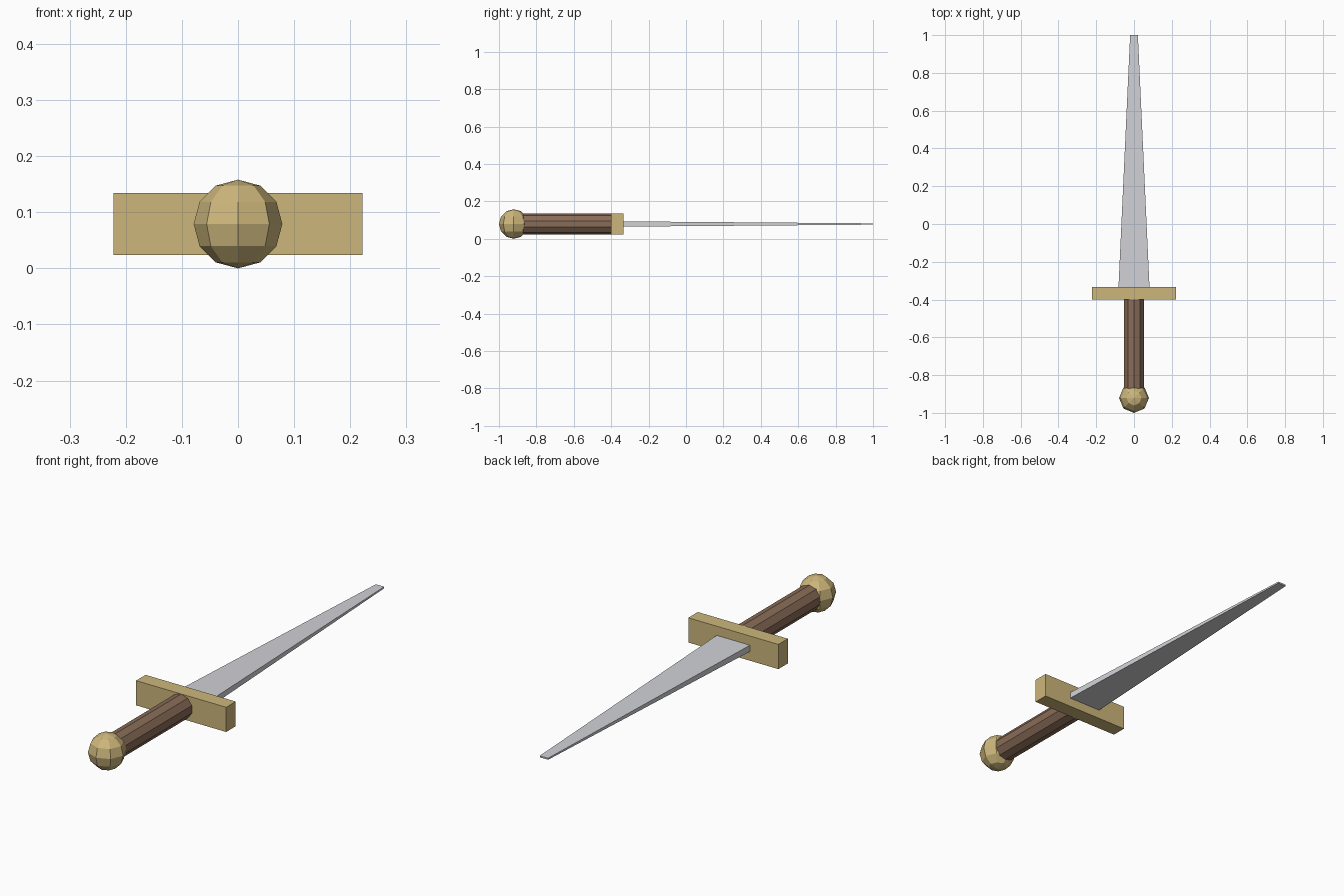
import bpy
import math

if "Cube" in bpy.data.objects:
    bpy.data.objects.remove(bpy.data.objects["Cube"], do_unlink=True)

AXIS_Z = 0.079       # height of the dagger's long axis
GUARD_FRONT = -0.40
GUARD_BACK = -0.333


def make_material(name, rgb, metallic=0.0):
    mat = bpy.data.materials.new(name)
    mat.use_nodes = True
    color = (*rgb, 1.0)
    mat.diffuse_color = color
    mat.node_tree.nodes["Principled BSDF"].inputs["Base Color"].default_value = color
    return mat


def finish(name, mat):
    obj = bpy.context.object
    obj.name = name
    obj.data.name = name
    obj.data.materials.append(mat)
    return obj


def add_box(name, mat, half_x, half_z, y0, y1, taper=1.0):
    """Box along y whose far end is scaled by taper."""
    bpy.ops.mesh.primitive_cube_add(size=2, location=(0, 0, AXIS_Z))
    obj = finish(name, mat)
    for v in obj.data.vertices:
        far = v.co.y > 0
        scale = taper if far else 1.0
        v.co = (v.co.x * half_x * scale, y1 if far else y0, v.co.z * half_z * scale)
    return obj


brass = make_material("brass", (0.61, 0.47, 0.20))
steel = make_material("steel", (0.64, 0.645, 0.675))
leather = make_material("brown leather", (0.25, 0.15, 0.095))

# Pommel: faceted ball
bpy.ops.mesh.primitive_uv_sphere_add(segments=8, ring_count=6, radius=AXIS_Z,
                                     location=(0, AXIS_Z - 1, AXIS_Z))
finish("pommel", brass)

# Grip: ten-sided rod from inside the pommel to the guard
grip_start = AXIS_Z - 1
bpy.ops.mesh.primitive_cylinder_add(vertices=10, radius=0.055,
                                    depth=GUARD_FRONT - grip_start,
                                    location=(0, (GUARD_FRONT + grip_start) / 2, AXIS_Z),
                                    rotation=(math.pi / 2, 0, 0))
finish("grip", leather)

# Crossguard and tapering blade
add_box("crossguard", brass, 0.222, 0.055, GUARD_FRONT, GUARD_BACK)
add_box("blade", steel, 0.082, 0.014, GUARD_BACK, 1.0, taper=0.25)
